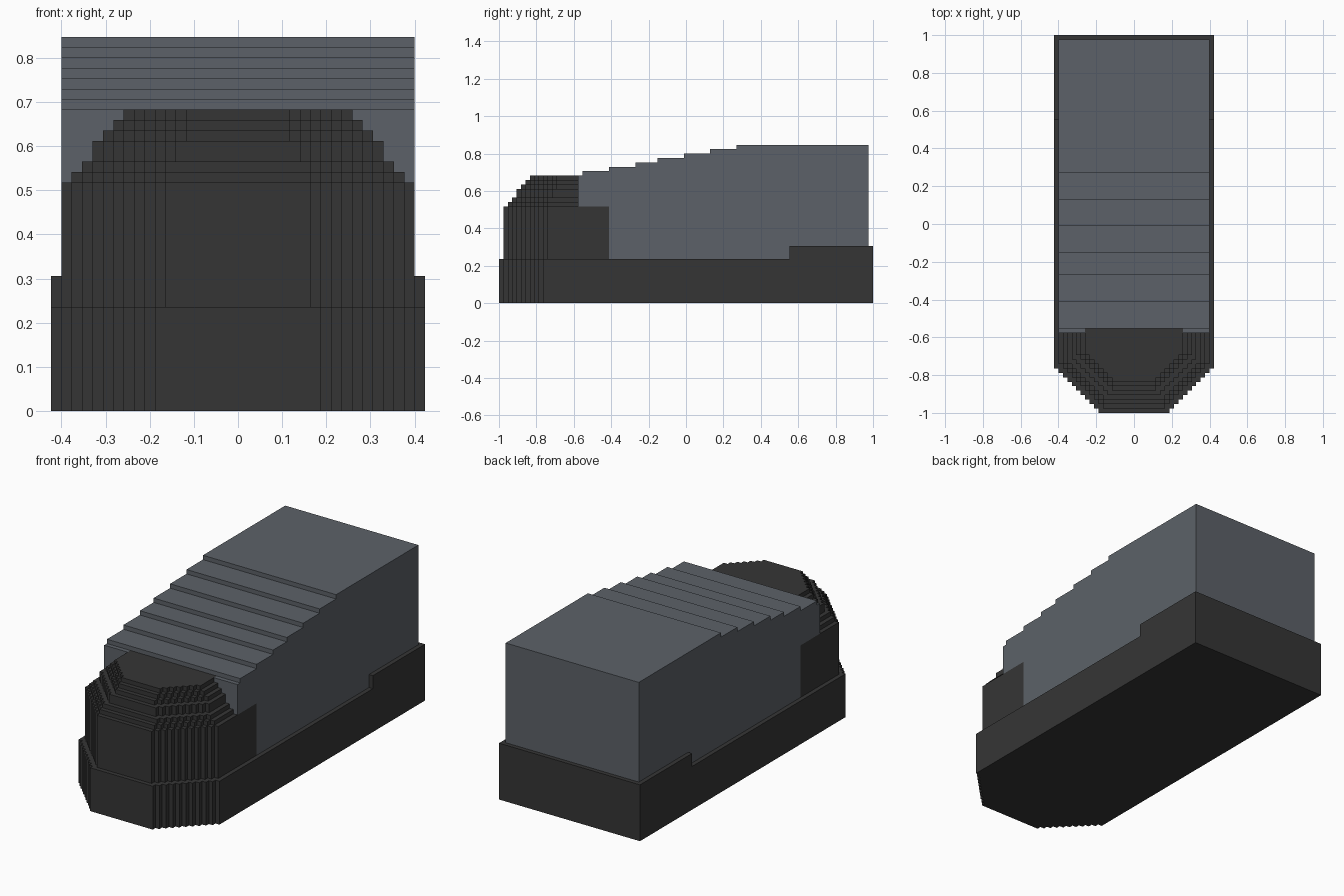
import bpy, bmesh

if "Cube" in bpy.data.objects:
    bpy.data.objects.remove(bpy.data.objects["Cube"])

U = 2 / 85  # one block; lengths below are in blocks, y counted from the front


def material(name, rgb):
    m = bpy.data.materials.new(name)
    m.diffuse_color = (*rgb, 1)
    m.use_nodes = True
    m.node_tree.nodes["Principled BSDF"].inputs["Base Color"].default_value = m.diffuse_color
    return m


CHARCOAL = material("charcoal", (0.036, 0.036, 0.036))
SLATE = material("slate grey", (0.107, 0.121, 0.138))


def prism(name, points, direction, mat):
    """Extrude a closed outline along a direction."""
    bm = bmesh.new()
    to_world = lambda p: (p[0] * U, p[1] * U - 1, p[2] * U)
    face = bm.faces.new([bm.verts.new(to_world(p)) for p in points])
    new = bmesh.ops.extrude_face_region(bm, geom=[face])["geom"]
    verts = [g for g in new if isinstance(g, bmesh.types.BMVert)]
    bmesh.ops.translate(bm, verts=verts, vec=[d * U for d in direction])
    bmesh.ops.recalc_face_normals(bm, faces=bm.faces)
    mesh = bpy.data.meshes.new(name)
    bm.to_mesh(mesh)
    bm.free()
    mesh.materials.append(mat)
    obj = bpy.data.objects.new(name, mesh)
    bpy.context.collection.objects.link(obj)
    return obj


def box(name, x0, x1, y0, y1, z0, z1, mat):
    corners = [(x0, y0, z0), (x1, y0, z0), (x1, y1, z0), (x0, y1, z0)]
    return prism(name, corners, (0, 0, z1 - z0), mat)


def stepped_slab(name, front, half_front, half_back, back, z0, z1):
    """Slab whose front corners are cut off in one-block stairs."""
    side = []
    for k in range(half_back - half_front):
        side += [(half_front + k, front + k), (half_front + k, front + k + 1)]
    side += [(half_back, front + half_back - half_front), (half_back, back)]
    outline = [(x, y, z0) for x, y in side] + [(-x, y, z0) for x, y in reversed(side)]
    return prism(name, outline, (0, 0, z1 - z0), CHARCOAL)


# Base with a raised rear rim
stepped_slab("base_front", 0, 8, 18, 66, 0, 10)
box("base_rear", -18, 18, 66, 85, 0, 13, CHARCOAL)

# Nose: tall lower block, then layers shrinking towards the top
stepped_slab("nose_lower", 1, 7, 17, 25, 10, 22)
layers = [(1, 7, 22, 23), (2, 7, 23, 24), (3, 6, 24, 26),
          (4, 5, 26, 27), (5, 5, 27, 28), (6, 5, 28, 29)]
for inset, half, z0, z1 in layers:
    back = 19 if z1 == 29 else 18
    stepped_slab(f"nose_layer_{inset}", 1 + inset, half, 17 - inset, back, z0, z1)

# Body: side profile with a stepped roof, notched over the nose
profile = [(84, 10), (25, 10), (25, 22), (19, 22)]
roof_steps = [19, 25, 31, 36, 42, 48, 54, 84]
for i, (y0, y1) in enumerate(zip(roof_steps, roof_steps[1:])):
    profile += [(y0, 30 + i), (y1, 30 + i)]
prism("body", [(-17, y, z) for y, z in profile], (34, 0, 0), SLATE)

# Body shoulders beside the top of the nose
for name, x0, x1 in (("left", -17, -11), ("right", 11, 17)):
    box(f"body_shoulder_{name}", x0, x1, 18, 19, 22, 29, SLATE)
